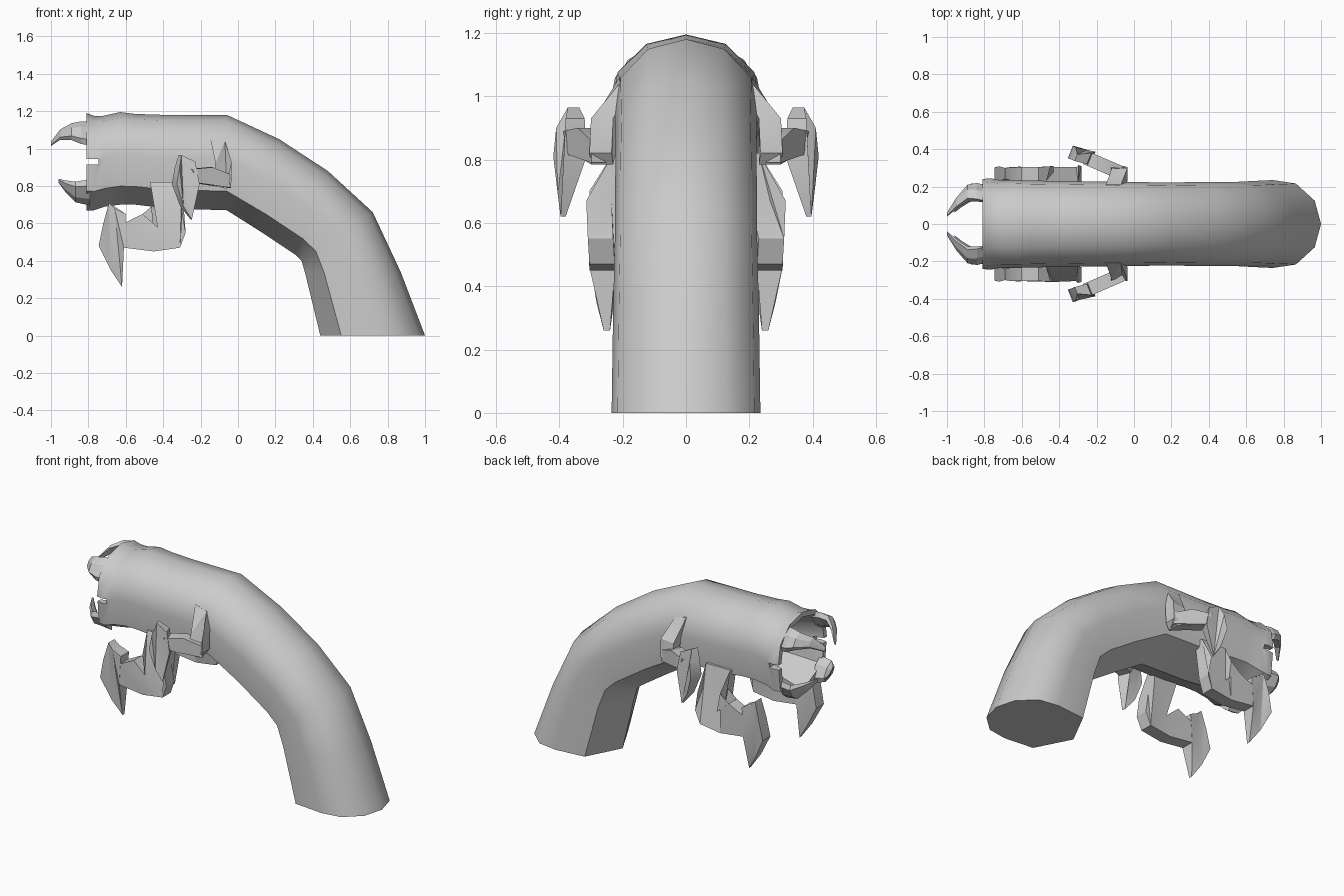
import bpy, bmesh
from mathutils import Vector

if "Cube" in bpy.data.objects:
    bpy.data.objects.remove(bpy.data.objects["Cube"])


def make(name, bm, smooth=None):
    bmesh.ops.recalc_face_normals(bm, faces=bm.faces[:])
    me = bpy.data.meshes.new(name)
    bm.to_mesh(me)
    bm.free()
    ob = bpy.data.objects.new(name, me)
    bpy.context.collection.objects.link(ob)
    if smooth:
        bpy.ops.object.select_all(action='DESELECT')
        ob.select_set(True)
        bpy.context.view_layer.objects.active = ob
        bpy.ops.object.shade_smooth_by_angle(angle=smooth)
    return ob


def loft(bm, rings):
    """Skin a list of point rings and cap both ends."""
    vs = [[bm.verts.new(p) for p in r] for r in rings]
    n = len(vs[0])
    for a, b in zip(vs, vs[1:]):
        for i in range(n):
            j = (i + 1) % n
            bm.faces.new((a[i], a[j], b[j], b[i]))
    bm.faces.new(vs[0])
    bm.faces.new(vs[-1])


# Body: ten-sided section as (half width, fraction from top to belly)
HALF = [(0, 0), (.53, .06), (.92, .24), (1, .46), (.92, .8), (0, 1)]
SECTION = HALF + [(-y, t) for y, t in HALF[-2:0:-1]]


def ring(top, bot, w, k=1.0, dx=0.0):
    top, bot = Vector((top[0], 0, top[1])), Vector((bot[0], 0, bot[1]))
    mid = (top + bot) / 2
    out = []
    for y, t in SECTION:
        p = mid + (top.lerp(bot, t) - mid) * k
        out.append((p.x + dx, y * w * k, p.z))
    return out


SPINE = [  # top point, belly point, half width
    ((1, 0), (.44, 0), .235), ((.87, .34), (.36, .33), .23),
    ((.72, .66), (.34, .40), .225), ((.48, .88), (.31, .43), .225),
    ((.22, 1.05), (.13, .55), .222), ((-.06, 1.18), (-.06, .67), .225),
    ((-.4, 1.18), (-.38, .68), .23), ((-.55, 1.185), (-.55, .70), .232),
    ((-.63, 1.195), (-.63, .70), .235), ((-.72, 1.175), (-.71, .69), .235),
    ((-.77, 1.175), (-.77, .67), .245), ((-.81, 1.19), (-.81, .67), .24)]
bm = bmesh.new()
rings = [ring(*s) for s in SPINE]
rings += [ring(*SPINE[-1], k=.88), ring(*SPINE[-1], k=.6, dx=.25)]  # mouth cavity
loft(bm, rings)
body = make("body", bm, .8)

# Slot at the corners of the mouth
bm = bmesh.new()
bmesh.ops.create_cube(bm, size=1)
for v in bm.verts:
    v.co = Vector((-.845 + v.co.x * .2, v.co.y, .93 + v.co.z * .03))
slot = make("mouth_slot_cutter", bm)
slot.hide_render = True
slot.hide_set(True)
mod = body.modifiers.new("slot", 'BOOLEAN')
mod.operation, mod.object, mod.solver = 'DIFFERENCE', slot, 'EXACT'


# Fangs: tapering six-sided horns given as (x, y, z, half width, half height),
# sheared by skew so their roots follow the curve of the lips
def fang(name, path, s, skew):
    shape = [(0, 1), (.9, .5), (.9, -.5), (0, -1), (-.9, -.5), (-.9, .5)]
    bm = bmesh.new()
    loft(bm, [[(x, s * (y + a * ry + b * rz * skew), z + b * rz) for a, b in shape]
              for x, y, z, ry, rz in path])
    make(name, bm)


UPPER = [(-.79, .16, 1.08, .03, .065), (-.84, .17, 1.085, .035, .06),
         (-.89, .165, 1.09, .035, .045),
         (-.95, .11, 1.075, .025, .028), (-1, .05, 1.025, .008, .012)]
LOWER = [(-.79, .165, .765, .03, .07), (-.87, .17, .768, .035, .055),
         (-.925, .12, .80, .025, .03), (-.96, .07, .828, .008, .01)]


# Limbs: side outlines (x, z, y centre, half thickness) given thickness
def plate(name, outline, s, lean=0.0):
    bm = bmesh.new()
    sides = []
    for k in (-1, 1):
        sides.append([(x + k * h * lean, s * (y + k * h), z) for x, z, y, h in outline])
    loft(bm, sides)
    bmesh.ops.triangulate(bm, faces=[f for f in bm.faces if len(f.verts) > 4])
    make(name, bm, .5)


LEG = [(-.47, .82, .20, .03), (-.30, .82, .20, .03), (-.30, .67, .275, .04),
       (-.28, .55, .27, .04), (-.31, .47, .265, .04), (-.45, .45, .265, .04),
       (-.61, .47, .265, .04), (-.61, .60, .265, .04), (-.51, .65, .265, .04),
       (-.43, .58, .27, .04), (-.45, .70, .265, .04)]
LEG_CLAW = [(-.69, .71, .27, .03), (-.66, .68, .27, .035), (-.60, .65, .265, .04),
            (-.61, .47, .265, .042), (-.62, .26, .25, .01), (-.68, .35, .255, .028),
            (-.745, .48, .265, .038), (-.72, .60, .27, .038)]
UPPER_ARM = [(-.15, 1.06, .19, .02), (-.07, 1.04, .19, .02), (-.035, .93, .265, .035),
             (-.035, .82, .27, .035), (-.06, .785, .265, .035), (-.13, .80, .29, .035),
             (-.12, .92, .26, .035)]
arm_y = lambda x: .265 + (-.05 - x) * .43
FOREARM = [(x, z, arm_y(x), .034) for x, z in
           [(-.05, .79), (-.22, .815), (-.26, .89), (-.15, .90), (-.05, .86)]]
ARM_CLAW = [(x, z, y, h) for x, z, y, h in
            [(-.31, .965, .355, .018), (-.24, .93, .35, .03), (-.22, .81, .35, .036),
             (-.25, .62, .388, .008), (-.30, .69, .383, .022), (-.34, .81, .385, .034),
             (-.325, .90, .378, .032)]]

for s, side in ((1, "back"), (-1, "front")):
    fang("upper_fang_" + side, UPPER, s, -.6)
    fang("lower_fang_" + side, LOWER, s, .6)
    plate("leg_" + side, LEG, s)
    plate("leg_claw_" + side, LEG_CLAW, s)
    plate("upper_arm_" + side, UPPER_ARM, s)
    plate("forearm_" + side, FOREARM, s, .4)
    plate("arm_claw_" + side, ARM_CLAW, s, .4)
